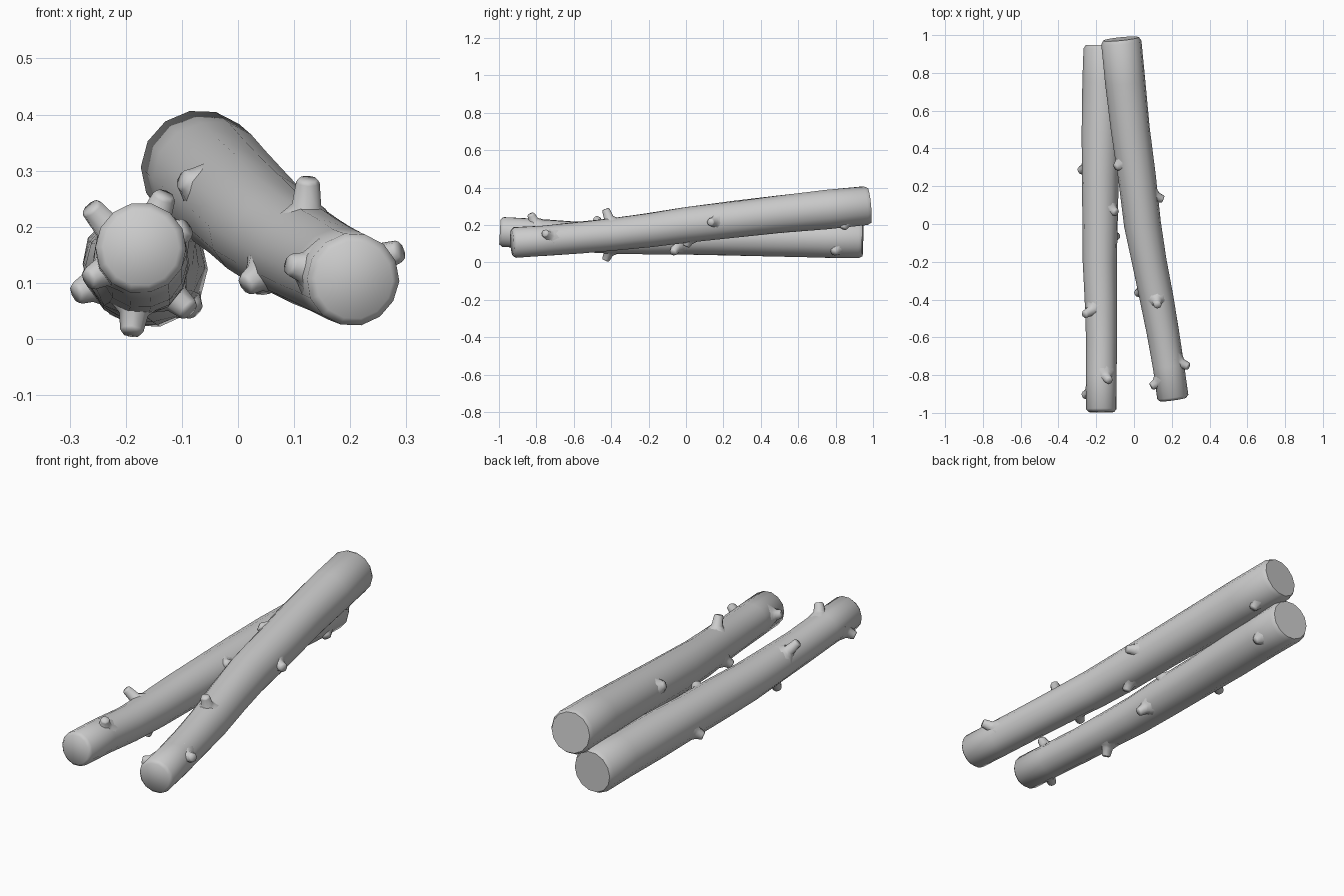
import bpy, bmesh, math, random
from mathutils import Vector

if "Cube" in bpy.data.objects:
    bpy.data.objects.remove(bpy.data.objects["Cube"])
random.seed(4)
SIDES = 14


def ring(bm, centre, axis, radius, sides, wobble=0.0):
    """Ring of vertices perpendicular to the axis."""
    u = axis.cross(Vector((0.02, 0.1, 1)) if abs(axis.z) < 0.8 else Vector((0, 1, 0))).normalized()
    v = u.cross(axis).normalized()
    out = []
    for i in range(sides):
        a = 2 * math.pi * i / sides
        r = radius * (1 + random.uniform(-wobble, wobble))
        out.append(bm.verts.new(centre + (u * math.cos(a) + v * math.sin(a)) * r))
    return out


def skin(bm, rings):
    """Bridge consecutive rings and cap both ends."""
    n = len(rings[0])
    for a, b in zip(rings, rings[1:]):
        for i in range(n):
            bm.faces.new((a[i], a[(i + 1) % n], b[(i + 1) % n], b[i]))
    bm.faces.new(rings[0][::-1])
    bm.faces.new(rings[-1])


def finish(bm, name, angle):
    bmesh.ops.recalc_face_normals(bm, faces=bm.faces)
    me = bpy.data.meshes.new(name)
    bm.to_mesh(me)
    bm.free()
    ob = bpy.data.objects.new(name, me)
    bpy.context.collection.objects.link(ob)
    bpy.ops.object.select_all(action='DESELECT')
    ob.select_set(True)
    bpy.context.view_layer.objects.active = ob
    bpy.ops.object.shade_smooth_by_angle(angle=math.radians(angle))
    return ob


def sample(path, y):
    """Centre and radius of a log at a given y."""
    y = min(max(y, path[0][1]), path[-1][1])
    for p, q in zip(path, path[1:]):
        if y <= q[1]:
            t = (y - p[1]) / (q[1] - p[1])
            m = [a + (b - a) * t for a, b in zip(p, q)]
            return Vector(m[:3]), m[3]


def make_log(name, path):
    bm = bmesh.new()
    pts = [Vector(p[:3]) for p in path]
    rings = []
    for i, p in enumerate(path):
        axis = (pts[min(i + 1, len(pts) - 1)] - pts[max(i - 1, 0)]).normalized()
        if i == 0:                      # rounded front rim
            rings.append(ring(bm, pts[i], axis, p[3] * 0.84, SIDES))
            rings.append(ring(bm, pts[i] + axis * 0.015, axis, p[3], SIDES, 0.01))
        elif i == len(path) - 1:        # rounded back rim
            rings.append(ring(bm, pts[i] - axis * 0.02, axis, p[3], SIDES, 0.01))
            rings.append(ring(bm, pts[i], axis, p[3] * 0.9, SIDES))
        else:
            rings.append(ring(bm, pts[i], axis, p[3], SIDES, 0.02))
    skin(bm, rings)
    finish(bm, name, 60)


def make_knots(name, path, tips):
    """Cut branch stubs with flared roots, leaning towards the thin end."""
    bm = bmesh.new()
    for tip in tips:
        tip = Vector(tip)
        c, r = sample(path, tip.y + 0.05)
        d = tip - c
        length = d.length
        d.normalize()
        rings = []
        for s, rad in ((r * 0.72, 0.058), (r * 0.95, 0.037), (r * 1.08, 0.026),
                       (length - 0.006, 0.021), (length, 0.017)):
            s = min(s, length)
            rings.append(ring(bm, c + d * s, d, rad, 8))
        skin(bm, rings)
    finish(bm, name, 60)


# Log lying on the ground: x, y, z, radius
ground_log = [(-0.173, -0.995, 0.163, 0.081), (-0.173, -0.8, 0.152, 0.081),
              (-0.172, -0.6, 0.137, 0.082), (-0.175, -0.4, 0.130, 0.086),
              (-0.180, -0.2, 0.130, 0.090), (-0.180, 0.0, 0.132, 0.094),
              (-0.180, 0.25, 0.132, 0.098), (-0.173, 0.5, 0.132, 0.104),
              (-0.166, 0.75, 0.129, 0.106), (-0.160, 0.945, 0.126, 0.106)]
# Log leaning across it
leaning_log = [(0.207, -0.93, 0.105, 0.083), (0.182, -0.75, 0.116, 0.083),
               (0.152, -0.57, 0.132, 0.085), (0.121, -0.4, 0.148, 0.088),
               (0.080, -0.2, 0.172, 0.092), (0.045, 0.0, 0.199, 0.097),
               (0.015, 0.25, 0.228, 0.100), (-0.018, 0.5, 0.258, 0.103),
               (-0.046, 0.75, 0.283, 0.106), (-0.069, 0.98, 0.305, 0.106)]

make_log("ground_log", ground_log)
make_log("leaning_log", leaning_log)
make_knots("ground_log_knots", ground_log, [
    (-0.290, 0.28, 0.080), (-0.263, -0.48, 0.236), (-0.268, -0.91, 0.105),
    (-0.190, -0.43, 0.010), (-0.130, -0.83, 0.258), (-0.092, 0.06, 0.200),
    (-0.085, -0.07, 0.050), (-0.075, 0.79, 0.050)])
make_knots("leaning_log_knots", leaning_log, [
    (0.290, -0.755, 0.157), (0.090, -0.86, 0.133), (0.125, -0.43, 0.285),
    (0.012, -0.37, 0.095), (0.045, 0.00, 0.085), (0.155, 0.13, 0.215),
    (-0.100, 0.30, 0.285), (-0.020, 0.84, 0.180)])
